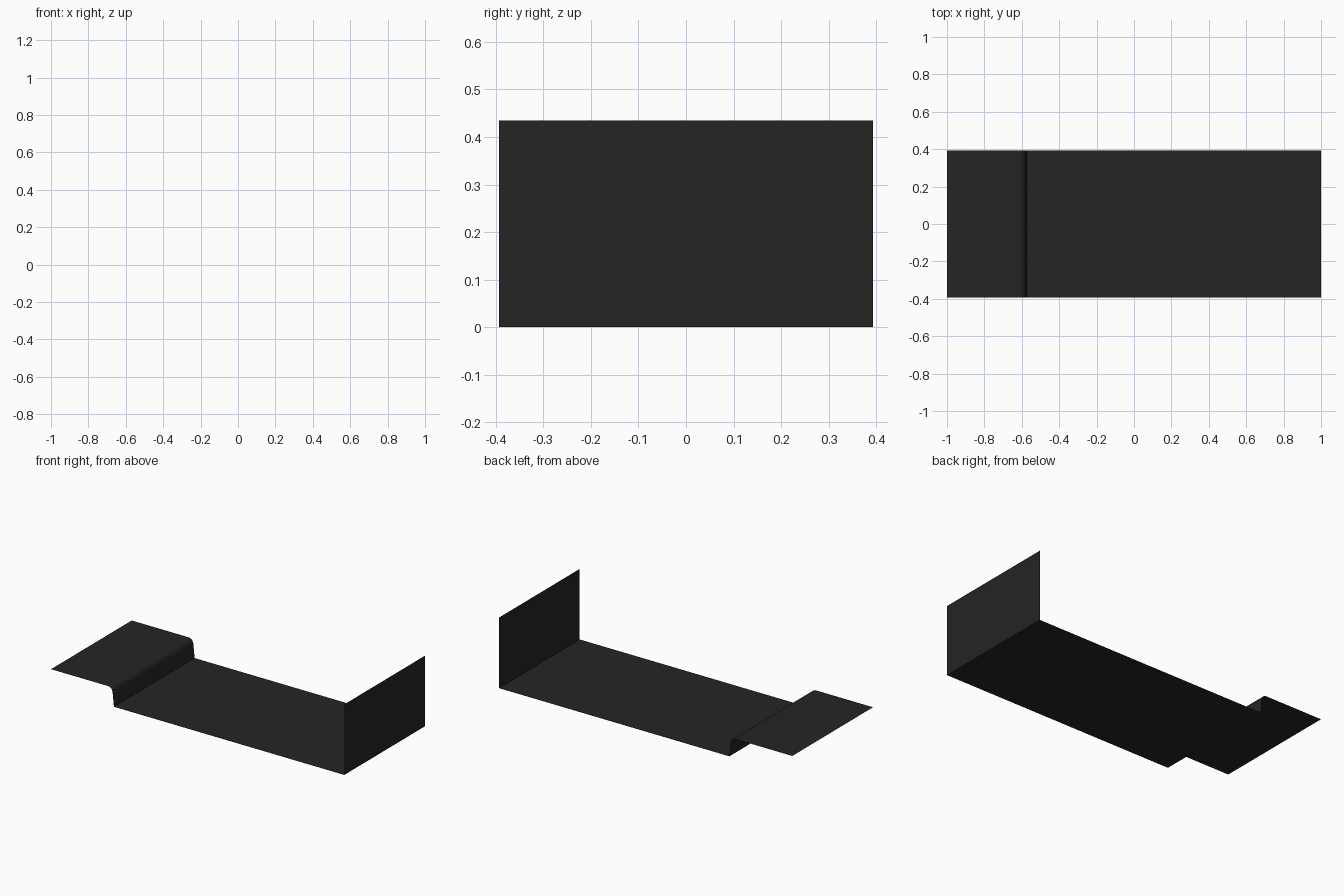
import bpy, bmesh

if "Cube" in bpy.data.objects:
    bpy.data.objects.remove(bpy.data.objects["Cube"])

# One dark colour
mat = bpy.data.materials.new("charcoal")
mat.diffuse_color = (0.018, 0.018, 0.018, 1)
mat.use_nodes = True
mat.node_tree.nodes["Principled BSDF"].inputs["Base Color"].default_value = mat.diffuse_color

HALF_WIDTH = 0.393

# Side profile (x, z): raised ledge, rounded step, floor, end wall
profile = [(-1.0, 0.117), (-0.607, 0.117), (-0.595, 0.113), (-0.585, 0.102),
           (-0.58, 0.085), (-0.571, 0.0), (1.0, 0.0), (1.0, 0.435)]

# Sweep the profile across the width as a single thin sheet
bm = bmesh.new()
front = [bm.verts.new((x, -HALF_WIDTH, z)) for x, z in profile]
back = [bm.verts.new((x, HALF_WIDTH, z)) for x, z in profile]
for i in range(len(profile) - 1):
    bm.faces.new((front[i], front[i + 1], back[i + 1], back[i]))
mesh = bpy.data.meshes.new("bent_sheet")
bm.to_mesh(mesh)
bm.free()
mesh.materials.append(mat)
sheet = bpy.data.objects.new("bent_sheet", mesh)
bpy.context.collection.objects.link(sheet)

# Smooth the rounded step, keep the folds sharp
bpy.context.view_layer.objects.active = sheet
sheet.select_set(True)
bpy.ops.object.shade_smooth_by_angle(angle=0.6)
